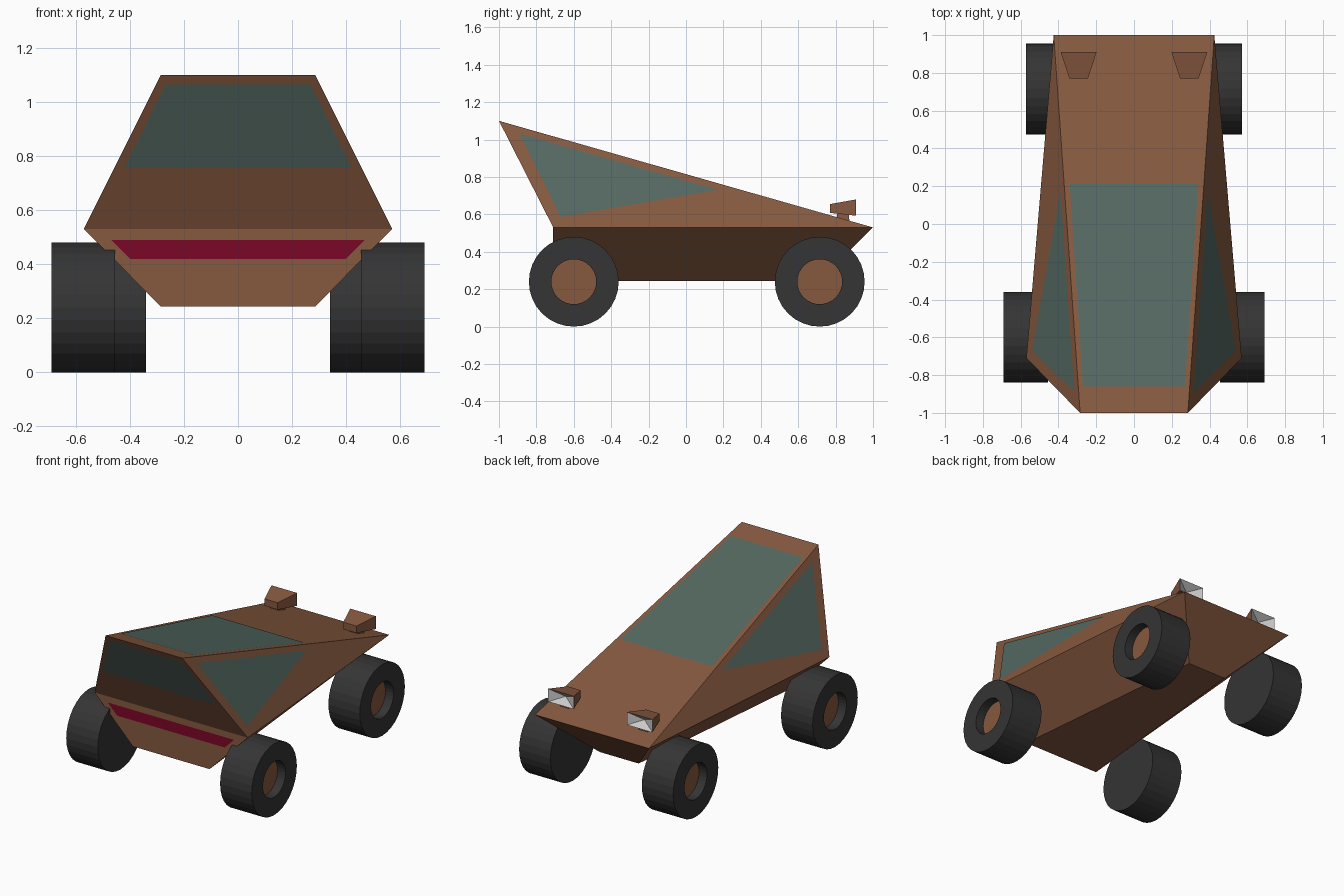
import bpy, bmesh, math
from mathutils import Vector

if "Cube" in bpy.data.objects:
    bpy.data.objects.remove(bpy.data.objects["Cube"])


def material(name, rgb):
    m = bpy.data.materials.new(name)
    m.diffuse_color = (*rgb, 1)
    m.use_nodes = True
    m.node_tree.nodes["Principled BSDF"].inputs["Base Color"].default_value = m.diffuse_color
    return m


BROWN = material("brown_paint", (0.24, 0.10, 0.05))
GLASS = material("green_glass", (0.09, 0.14, 0.12))
RED = material("red_light", (0.20, 0.002, 0.02))
RUBBER = material("black_rubber", (0.035, 0.035, 0.035))
LENS = material("lens", (0.6, 0.6, 0.6))


def mesh_object(name, verts, faces, mat, recalc=True):
    bm = bmesh.new()
    vs = [bm.verts.new(v) for v in verts]
    for f in faces:
        bm.faces.new([vs[i] for i in f])
    if recalc:
        bmesh.ops.recalc_face_normals(bm, faces=bm.faces)
    me = bpy.data.meshes.new(name)
    bm.to_mesh(me)
    bm.free()
    me.materials.append(mat)
    ob = bpy.data.objects.new(name, me)
    bpy.context.collection.objects.link(ob)
    return ob


def both(points):
    """Each (x, y, z) followed by its mirror image."""
    return [(s * x, y, z) for x, y, z in points for s in (-1, 1)]


def panel(name, points, outward, mat, lift=0.003):
    """Flat panel lifted just off the body, facing outward."""
    p = [Vector(q) for q in points]
    n = (p[1] - p[0]).cross(p[2] - p[0]).normalized()
    if n.dot(Vector(outward)) < 0:
        p.reverse()
        n = -n
    return mesh_object(name, [q + n * lift for q in p], [range(len(p))], mat, False)


# Body: wedge cabin above the belt line, tapered hull below
mesh_object("body", both([(0.285, -1, 1.1), (0.57, -0.71, 0.53), (0.425, 1, 0.53),
                          (0.285, -0.71, 0.243), (0.145, 0.71, 0.243)]),
            [(0, 1, 5, 4), (0, 1, 3, 2), (0, 2, 4), (1, 3, 5), (2, 3, 7, 6),
             (2, 4, 8, 6), (3, 5, 9, 7), (4, 5, 9, 8), (6, 7, 9, 8)], BROWN)


# Windows, placed on the planes of the cabin
def roof(x, y):
    return (x, y, 0.815 - 0.285 * y)


def front(x, z):
    return (x, -0.71 - 0.29 * (z - 0.53) / 0.57, z)


def side(s, y, z):
    return (s * (0.57 - 0.0848 * (y + 0.71) - 0.543 * (z - 0.53)), y, z)


panel("roof_window", [roof(-0.34, 0.21), roof(0.34, 0.21), roof(0.27, -0.86), roof(-0.27, -0.86)],
      (0, 0, 1), GLASS)
panel("front_window", [front(-0.42, 0.757), front(0.42, 0.757), front(0.268, 1.065), front(-0.268, 1.065)],
      (0, -1, 0), GLASS)
for s, label in ((-1, "left"), (1, "right")):
    panel(label + "_window", [side(s, -0.89, 1.03), side(s, 0.17, 0.73), side(s, -0.67, 0.585)],
          (s, 0, 0), GLASS)

# Red light strip
panel("light_strip", [(-0.47, -0.71, 0.49), (0.47, -0.71, 0.49), (0.40, -0.71, 0.42), (-0.40, -0.71, 0.42)],
      (0, -1, 0), RED)


# Wheels: turned tyre with a recessed hub
def turned(name, profile, s, y, mat, caps, n=32):
    verts = [(s * x, y + r * math.cos(2 * math.pi * i / n), 0.24 + r * math.sin(2 * math.pi * i / n))
             for x, r in profile for i in range(n)]
    faces = [(k * n + i, k * n + (i + 1) % n, (k + 1) * n + (i + 1) % n, (k + 1) * n + i)
             for k in range(len(profile) - 1) for i in range(n)]
    if caps:
        faces.append(range(n))
    ob = mesh_object(name, verts, faces, mat)
    return ob


def tapered_box(name, a, b, mat, cap_b=True):
    """Join two four-point loops."""
    faces = [(i, (i + 1) % 4, (i + 1) % 4 + 4, i + 4) for i in range(4)] + [(0, 1, 2, 3)]
    if cap_b:
        faces.append((4, 5, 6, 7))
    return mesh_object(name, a + b, faces, mat)


def loop_y(cx, w, y, z0, z1):
    return [(cx - w, y, z0), (cx + w, y, z0), (cx + w, y, z1), (cx - w, y, z1)]


def loop_z(cx, w, y0, y1, z):
    return [(cx - w, y0, z), (cx + w, y0, z), (cx + w, y1, z), (cx - w, y1, z)]


for s, label in ((-1, "left"), (1, "right")):
    for end, y, x0, x1 in (("front", -0.6, 0.455, 0.69), ("back", 0.715, 0.34, 0.573)):
        turned(f"{end}_{label}_tyre", [(x0, 0.24), (x1, 0.24), (x1, 0.12), (x1 - 0.06, 0.12)],
               s, y, RUBBER, True)
        turned(f"{end}_{label}_hub", [(x1 - 0.06, 0.12), (x1 - 0.08, 0.12)], s, y, BROWN, True)

    # Lamps: flared housing on a small stand, with a hollow pyramid lens
    cx = s * 0.293
    rim = loop_y(cx, 0.095, 0.91, 0.593, 0.68)
    tapered_box(label + "_lamp_housing", loop_y(cx, 0.049, 0.77, 0.608, 0.655), rim, BROWN, False)
    tapered_box(label + "_lamp_stand", loop_z(cx, 0.035, 0.80, 0.875, 0.55),
                loop_z(cx, 0.03, 0.81, 0.87, 0.61), BROWN)
    mesh_object(label + "_lamp_lens", rim + [(cx, 0.86, 0.635)],
                [((i + 1) % 4, i, 4) for i in range(4)], LENS, False)
